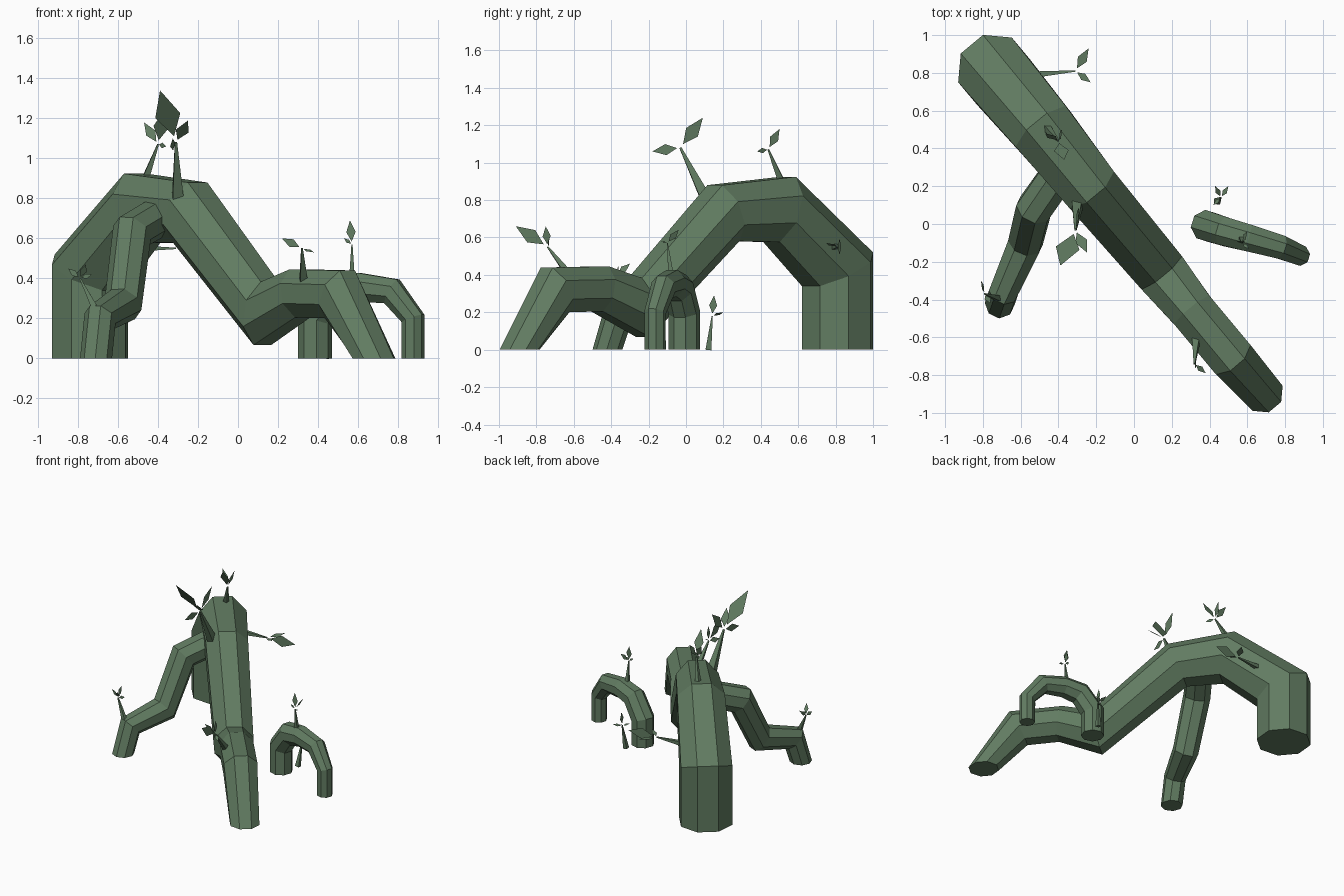
import bpy, bmesh
from math import pi, cos, sin
from mathutils import Vector as V

if "Cube" in bpy.data.objects:
    bpy.data.objects.remove(bpy.data.objects["Cube"])

mat = bpy.data.materials.new("root_green")
mat.diffuse_color = (0.12, 0.2, 0.12, 1)
mat.use_nodes = True
mat.node_tree.nodes["Principled BSDF"].inputs["Base Color"].default_value = mat.diffuse_color


def finish(bm, name):
    me = bpy.data.meshes.new(name)
    bm.to_mesh(me)
    bm.free()
    me.materials.append(mat)
    ob = bpy.data.objects.new(name, me)
    bpy.context.collection.objects.link(ob)
    return ob


def loft(bm, rings):
    rows = [[bm.verts.new(p) for p in r] for r in rings]
    n = len(rows[0])
    for a, b in zip(rows, rows[1:]):
        for i in range(n):
            j = (i + 1) % n
            bm.faces.new((a[i], a[j], b[j], b[i]))
    bm.faces.new(rows[0][::-1])
    bm.faces.new(rows[-1])


# Mitred eight-sided tube along a list of (x, y, z, radius)
def root(name, path):
    pts = [V(p[:3]) for p in path]
    d = pts[-1] - pts[0]
    side = V((0, 0, 1)).cross(V((d.x, d.y, 0))).normalized()
    rings = []
    for i, p in enumerate(pts):
        tin = (p - pts[i - 1]).normalized() if i else None
        tout = (pts[i + 1] - p).normalized() if i < len(pts) - 1 else None
        if tin is None:
            n, miter = (V((0, 0, 1)) if p.z == 0 else tout), 1
        elif tout is None:
            n, miter = V((0, 0, -1)), 1
        else:
            n = (tin + tout).normalized()
            miter = 1 / n.dot(tin)
        s = (side - n * side.dot(n)).normalized()
        u = n.cross(s) * miter
        r = path[i][3]
        angs = [(k + 0.5) * pi / 4 for k in range(8)]
        rings.append([p + (s * cos(a) + u * sin(a)) * r for a in angs])
    bm = bmesh.new()
    loft(bm, rings)
    bmesh.ops.recalc_face_normals(bm, faces=bm.faces)
    finish(bm, name)


# Tapered stem plus flat diamond leaves: each leaf is (tip, width direction)
def twig(name, base, tip, r, leaves):
    base, tip = V(base), V(tip)
    d = (tip - base).normalized()
    s = d.orthogonal().normalized()
    u = d.cross(s)
    bm = bmesh.new()
    loft(bm, [[c + (s * cos(k * pi / 2) + u * sin(k * pi / 2)) * q for k in range(4)]
              for c, q in ((base, r), (tip, r * 0.2))])
    bmesh.ops.recalc_face_normals(bm, faces=bm.faces)
    for end, wide in leaves:
        end, wide = V(end), V(wide)
        start = tip.lerp(end, 0.12)
        ax = end - start
        w = (wide - ax * wide.dot(ax) / ax.length_squared).normalized() * ax.length * 0.22
        mid = start.lerp(end, 0.45)
        bm.faces.new([bm.verts.new(p) for p in (start, mid + w, end, mid - w)])
    finish(bm, name)


# Roots
root("main_root", [(-.74, .81, 0, .2), (-.74, .81, .43, .2), (-.48, .5, .75, .185),
                   (-.24, .2, .73, .165), (.14, -.25, .225, .15), (.31, -.46, .325, .13),
                   (.51, -.7, .32, .13), (.68, -.89, 0, .112)])
root("side_root", [(-.36, .32, .73, .1), (-.53, .08, .63, .1), (-.575, -.1, .27, .095),
                   (-.69, -.36, .2, .08), (-.71, -.42, 0, .08)])
root("small_arch_root", [(.385, -.01, 0, .085), (.385, -.01, .2, .085), (.48, -.04, .33, .082),
                         (.61, -.075, .355, .077), (.77, -.12, .335, .068),
                         (.875, -.165, .2, .057), (.875, -.165, 0, .057)])

# Leafy twigs
X, Y, Z = (1, 0, 0), (0, 1, 0), (0, 0, 1)
twig("twig_top_front", (-.3, .11, .8), (-.31, -.03, 1.08), .04,
     [((-.39, -.22, 1.34), X), ((-.29, .09, 1.24), Y), ((-.25, -.15, 1.19), X),
      ((-.34, -.18, 1.06), Z)])
twig("twig_top_back", (-.48, .53, .85), (-.4, .44, 1.07), .03,
     [((-.47, .48, 1.18), X), ((-.37, .34, 1.24), X), ((-.38, .5, 1.18), Y),
      ((-.36, .38, 1.06), Z)])
twig("twig_back_side", (-.54, .79, .55), (-.31, .81, .55), .025,
     [((-.24, .93, .56), X), ((-.08, .83, .55), Z), ((-.23, .75, .57), Y)])
twig("twig_small_root", (.57, -.08, .4), (.57, -.1, .57), .02,
     [((.56, -.09, .69), X), ((.6, -.04, .64), Y), ((.53, -.1, .6), Z), ((.61, -.13, .58), Y)])
twig("twig_lower_front", (.33, -.6, .37), (.32, -.74, .55), .03,
     [((.32, -.91, .66), Z), ((.33, -.75, .66), Y), ((.22, -.73, .6), Z),
      ((.38, -.79, .53), X)])
twig("twig_side_root", (-.7, -.4, .22), (-.79, -.37, .4), .025,
     [((-.85, -.36, .45), Z), ((-.76, -.42, .47), X), ((-.73, -.37, .42), Z),
      ((-.81, -.3, .46), Y)])
twig("twig_ground", (.44, .12, 0), (.46, .14, .18), .022,
     [((.46, .15, .29), Y), ((.5, .2, .2), Y), ((.42, .1, .19), X), ((.43, .2, .22), X)])
